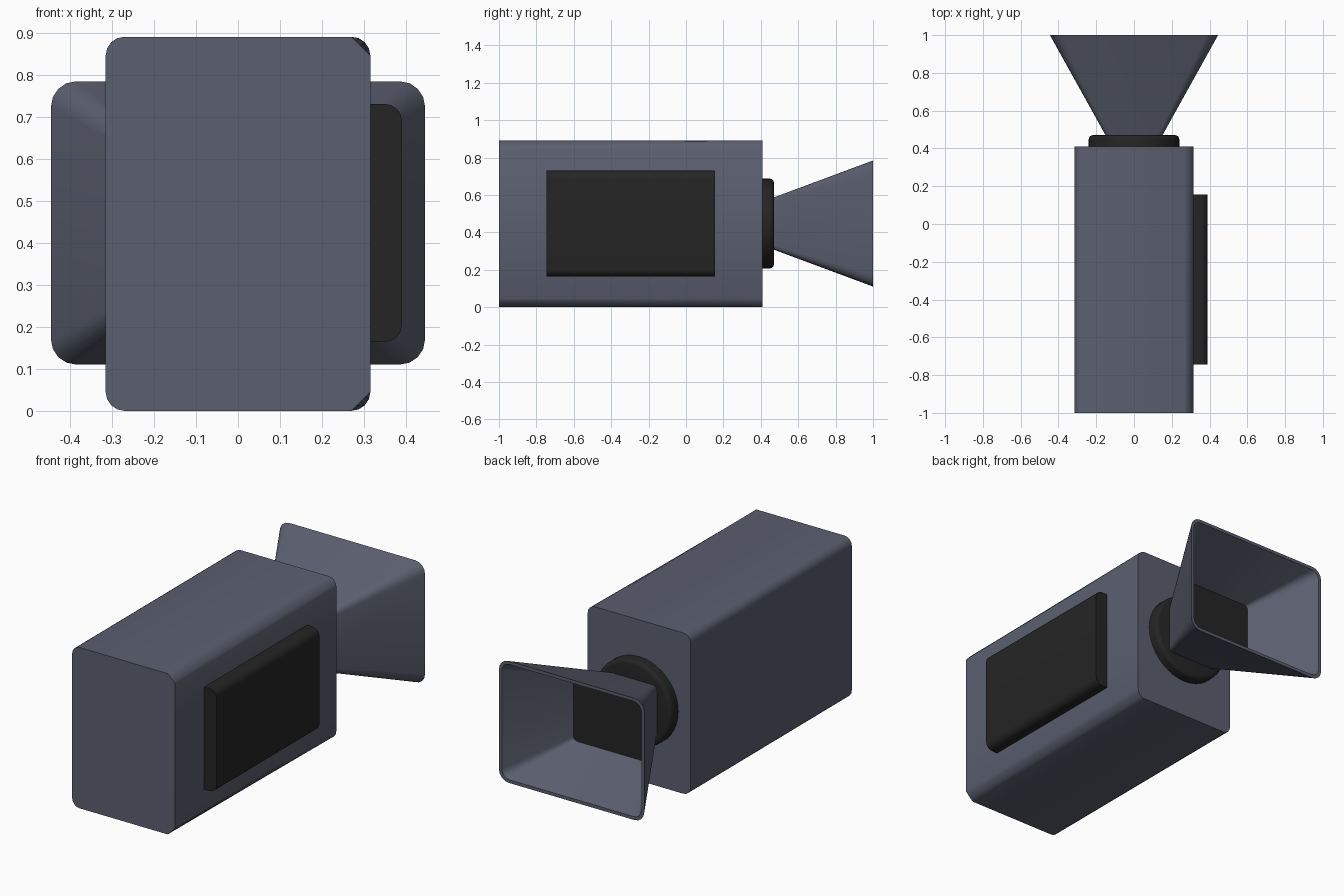
import bpy, bmesh, math

if "Cube" in bpy.data.objects:
    bpy.data.objects.remove(bpy.data.objects["Cube"])

MID_Z = 0.447


def material(name, rgb):
    m = bpy.data.materials.new(name)
    m.diffuse_color = (*rgb, 1.0)
    m.use_nodes = True
    m.node_tree.nodes["Principled BSDF"].inputs["Base Color"].default_value = m.diffuse_color
    return m


GREY = material("slate grey", (0.105, 0.115, 0.16))
BLACK = material("matte black", (0.018, 0.018, 0.018))


def ring(y, hx, hz, r, cx=0.0, cz=MID_Z, seg=4, flat_right=False):
    """Rounded rectangle at depth y; flat_right turns the +x corners into chamfers."""
    pts = []
    for k, (sx, sz) in enumerate(((1, 1), (-1, 1), (-1, -1), (1, -1))):
        a0 = k * math.pi / 2
        for i in range(seg + 1):
            t = i / seg
            a = a0 + t * math.pi / 2
            c, s = math.cos(a), math.sin(a)
            if flat_right and sx > 0:
                b = a0 + math.pi / 2
                c = math.cos(a0) * (1 - t) + math.cos(b) * t
                s = math.sin(a0) * (1 - t) + math.sin(b) * t
            pts.append((cx + sx * (hx - r) + r * c, y, cz + sz * (hz - r) + r * s))
    return pts


def loft(name, rings, mats, last_cap=0):
    """Skin consecutive rings and cap both ends."""
    bm = bmesh.new()
    loops = [[bm.verts.new(p) for p in rg] for rg in rings]
    n = len(loops[0])
    for a, b in zip(loops, loops[1:]):
        for i in range(n):
            j = (i + 1) % n
            bm.faces.new((a[i], a[j], b[j], b[i]))
    bm.faces.new(loops[0])
    bm.faces.new(loops[-1]).material_index = last_cap
    bmesh.ops.remove_doubles(bm, verts=bm.verts, dist=1e-5)
    bmesh.ops.recalc_face_normals(bm, faces=bm.faces)
    me = bpy.data.meshes.new(name)
    bm.to_mesh(me)
    bm.free()
    for m in mats:
        me.materials.append(m)
    ob = bpy.data.objects.new(name, me)
    bpy.context.collection.objects.link(ob)
    bpy.ops.object.select_all(action='DESELECT')
    ob.select_set(True)
    bpy.context.view_layer.objects.active = ob
    bpy.ops.object.shade_smooth_by_angle(angle=math.radians(30))
    return ob


# Main housing
loft("housing", [ring(-1.0, 0.315, 0.445, 0.045, cz=0.445, flat_right=True),
                 ring(0.41, 0.315, 0.445, 0.045, cz=0.445)], [GREY])

# Side panel, rounded along its long edges
loft("side_panel", [ring(y, 0.07, 0.283, 0.04, cx=0.32) for y in (-0.745, 0.155)], [BLACK])

# Round mount with a softened rim
R, B = 0.24, 0.022
rim = [ring(0.40, R, R, R, seg=10)]
for i in range(5):
    a = i * math.pi / 8
    r = R - B + B * math.cos(a)
    rim.append(ring(0.47 - B + B * math.sin(a), r, r, r, seg=10))
loft("mount", rim, [BLACK])

# Flared hollow hood with a dark plate deep inside
loft("hood", [ring(0.465, 0.148, 0.138, 0.022),
              ring(1.0, 0.445, 0.337, 0.06),
              ring(1.0, 0.427, 0.319, 0.045),
              ring(0.65, 0.235, 0.195, 0.024)], [GREY, BLACK], last_cap=1)
